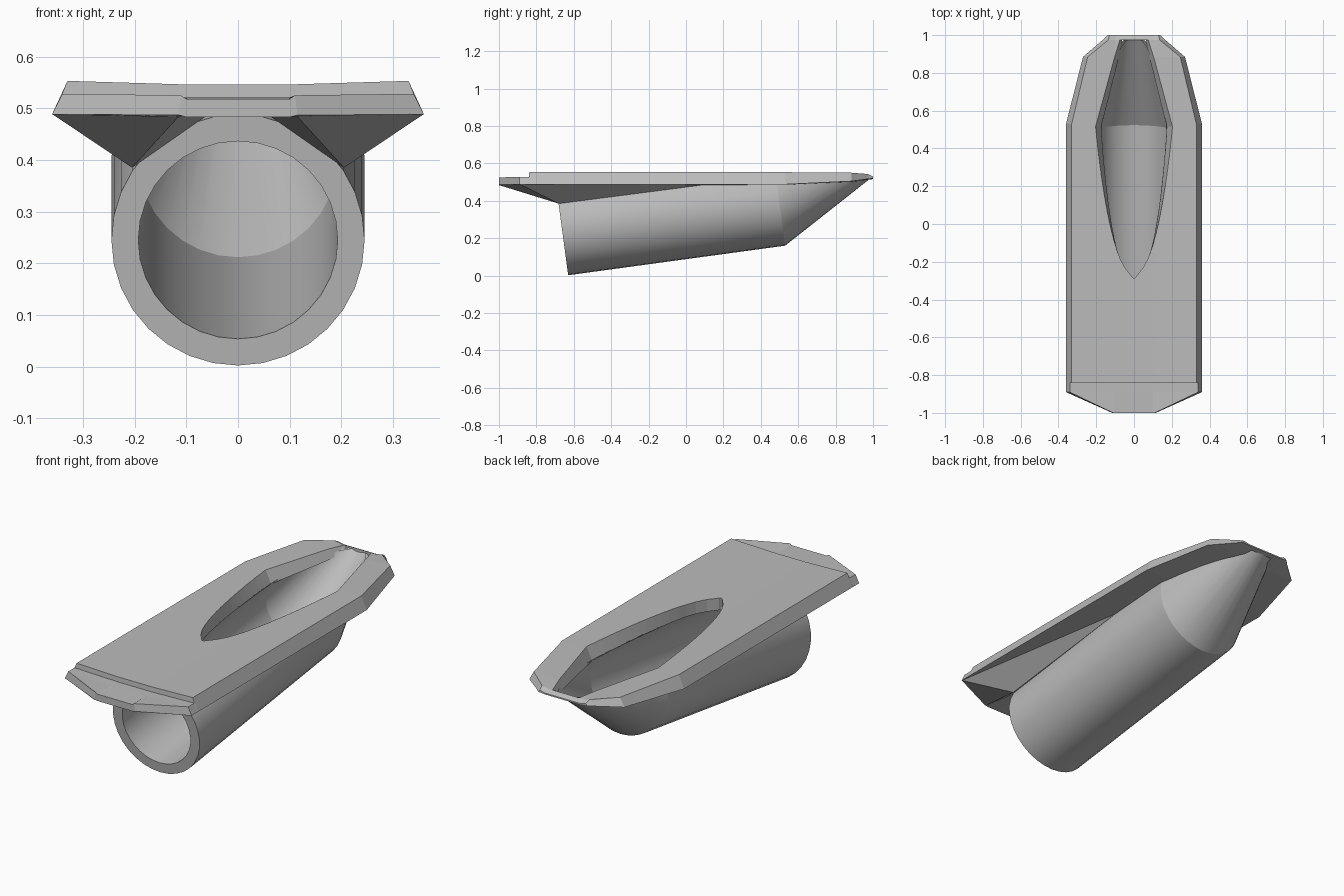
import bpy, bmesh, math
from mathutils import Vector

cube = bpy.data.objects.get("Cube")
if cube:
    bpy.data.objects.remove(cube, do_unlink=True)

grey = bpy.data.materials.new("plain_grey")
grey.use_nodes = True
COLOUR = (0.5, 0.5, 0.5, 1)
grey.diffuse_color = COLOUR
grey.node_tree.nodes["Principled BSDF"].inputs["Base Color"].default_value = COLOUR

SLOPE = 0.134                      # upward tilt of the tube
TILT = math.atan(SLOPE)
OUTER, INNER = 0.245, 0.193
FRONT = Vector((0, -0.6625, 0.245))
BEND = Vector((0, 0.4975, 0.403))
TIP = Vector((0, 0.98, 0.605))
UNDER, DECK = 0.488, 0.553


def finish(name, bm):
    mesh = bpy.data.meshes.new(name)
    bm.to_mesh(mesh)
    bm.free()
    mesh.materials.append(grey)
    obj = bpy.data.objects.new(name, mesh)
    bpy.context.collection.objects.link(obj)
    return obj


def loft(rings, loop=False):
    """Skin a list of equal-sized point rings; cap the ends or close into a loop."""
    bm = bmesh.new()
    rows = [[bm.verts.new(p) for p in ring] for ring in rings]
    pairs = list(zip(rows, rows[1:]))
    if loop:
        pairs.append((rows[-1], rows[0]))
    else:
        bm.faces.new(rows[0])
        bm.faces.new(rows[-1])
    n = len(rows[0])
    for a, b in pairs:
        for i in range(n):
            j = (i + 1) % n
            bm.faces.new((a[i], a[j], b[j], b[i]))
    bmesh.ops.recalc_face_normals(bm, faces=bm.faces)
    return bm


def circle(centre, radius, tilt=TILT, sides=32):
    up = Vector((0, -math.sin(tilt), math.cos(tilt)))
    side = Vector((1, 0, 0))
    return [centre + radius * (math.sin(a) * side - math.cos(a) * up)
            for a in (2 * math.pi * i / sides for i in range(sides))]


def pipe(name, rings, plane_co, plane_no):
    """Thick-walled pipe, trimmed off where it enters the deck plate."""
    bm = loft(rings, loop=True)
    geom = bm.verts[:] + bm.edges[:] + bm.faces[:]
    bmesh.ops.bisect_plane(bm, geom=geom, plane_co=plane_co, plane_no=plane_no,
                           clear_outer=True)
    obj = finish(name, bm)
    bpy.ops.object.select_all(action='DESELECT')
    bpy.context.view_layer.objects.active = obj
    obj.select_set(True)
    bpy.ops.object.shade_smooth_by_angle(angle=math.radians(25))


# Deck plate: y, lower half width, upper half width, lower z, upper z
stations = [
    (-1.0, 0.115, 0.11, 0.487, 0.525),
    (-0.89, 0.36, 0.34, UNDER, 0.528),
    (-0.84, 0.36, 0.34, UNDER, 0.528),
    (-0.838, 0.36, 0.33, UNDER, DECK),
    (0.53, 0.36, 0.33, UNDER, DECK),
    (0.885, 0.27, 0.245, 0.505, 0.55),
    (0.975, 0.165, 0.135, 0.517, 0.543),
    (1.0, 0.14, 0.13, 0.52, 0.53),
]


def deck_ring(y, wb, wt, zb, zt):
    half = [(wb, zb), (wt, zt), (0.1, zt - 0.007)]
    low = [(0.1, zb - 0.004)]
    right = low + half
    left = [(-x, z) for x, z in reversed(right)]
    return [Vector((x, y, z)) for x, z in right + left]


deck = finish("deck_plate", loft([deck_ring(*s) for s in stations]))


# Opening through the deck, following the tube walls
def half_width(y, radius, z):
    dz = z - (FRONT.z + (y - FRONT.y) * SLOPE)
    return math.sqrt(max(radius ** 2 - dz ** 2, 0.00003))


slots = []
for i in range(17):
    y = -0.285 + i * 0.05
    top = half_width(y, OUTER + 0.002, 0.545)
    slots.append((y, top, min(top, half_width(y, INNER + 0.002, UNDER))))
slots.append((0.975, 0.08, 0.05))

rings = []
for y, top, low in slots:
    grow = (top - low) / 2
    wt, wb = top + grow, max(low - grow, 0.003)
    rings.append([Vector(p) for p in ((-wb, y, 0.46), (wb, y, 0.46),
                                      (wt, y, 0.574), (-wt, y, 0.574))])
cutter = finish("opening_cutter", loft(rings))
cutter.hide_render = True

cut = deck.modifiers.new("opening", 'BOOLEAN')
cut.operation = 'DIFFERENCE'
cut.solver = 'EXACT'
cut.object = cutter
bpy.context.view_layer.objects.active = deck
bpy.ops.object.modifier_apply(modifier=cut.name)
bpy.data.objects.remove(cutter, do_unlink=True)

# Tilted tube and its tapering tail
pipe("tube", [circle(BEND, INNER), circle(FRONT, INNER),
              circle(FRONT, OUTER), circle(BEND, OUTER)],
     (0, 0, UNDER), (0, 0, 1))
pipe("tapered_tail", [circle(BEND, INNER), circle(BEND, OUTER),
                      circle(TIP, 0.09, 0), circle(TIP, 0.082, 0)],
     (0, 0.486, UNDER), (0, -0.04, 0.49))

# Faceted gussets joining the tube to the deck
for side, name in ((1, "left_gusset"), (-1, "right_gusset")):
    bm = bmesh.new()
    for x, y, z in ((0.36, -0.89, 0.489), (0.115, -1.0, 0.484), (0.205, -0.68, 0.385),
                    (0.205, 0.1, 0.486), (0.06, -0.69, 0.486)):
        bm.verts.new((side * x, y, z))
    bmesh.ops.convex_hull(bm, input=bm.verts)
    bmesh.ops.recalc_face_normals(bm, faces=bm.faces)
    finish(name, bm)
